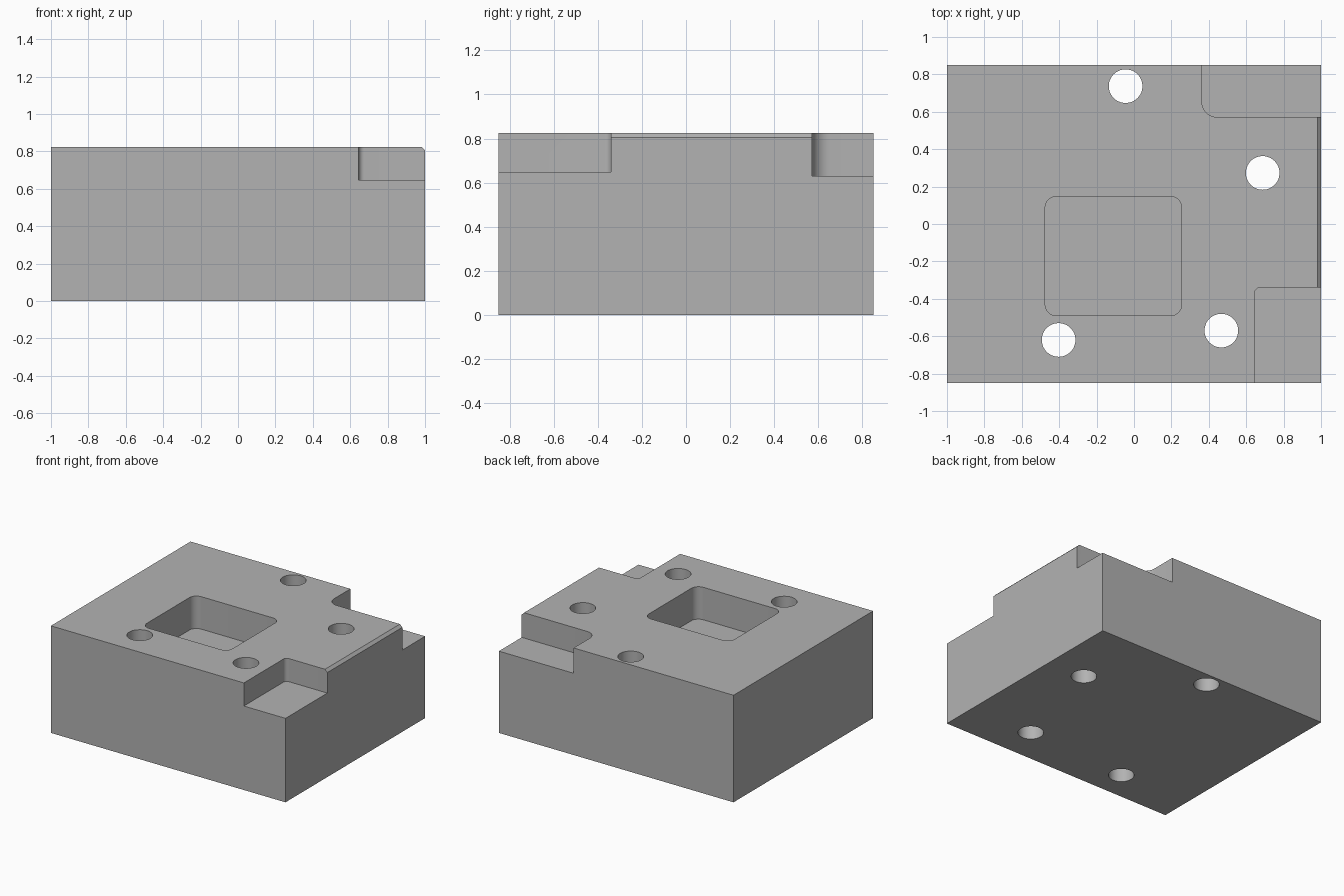
import bpy, bmesh
from math import sin, cos, pi, radians
from mathutils import Vector

default = bpy.data.objects.get("Cube")
if default:
    bpy.data.objects.remove(default, do_unlink=True)

W, D, H = 1.0, 0.85, 0.825      # half width, half depth, full height
CHAMFER = 0.02
OVER = 0.1                      # how far cutters reach past the block

steel = bpy.data.materials.new("plain_grey")
steel.use_nodes = True
steel.diffuse_color = (0.448, 0.448, 0.448, 1)
steel.node_tree.nodes["Principled BSDF"].inputs["Base Color"].default_value = steel.diffuse_color


def extrude(name, points, offset):
    """Closed solid from a flat outline pushed along an offset."""
    bm = bmesh.new()
    base = bm.faces.new([bm.verts.new(p) for p in points])
    moved = bmesh.ops.extrude_face_region(bm, geom=[base], use_keep_orig=True)["geom"]
    bmesh.ops.translate(bm, vec=Vector(offset),
                        verts=[g for g in moved if isinstance(g, bmesh.types.BMVert)])
    bmesh.ops.recalc_face_normals(bm, faces=bm.faces)
    mesh = bpy.data.meshes.new(name)
    bm.to_mesh(mesh)
    bm.free()
    mesh.materials.append(steel)
    obj = bpy.data.objects.new(name, mesh)
    bpy.context.collection.objects.link(obj)
    return obj


def rounded_rect(x0, x1, y0, y1, r, z, steps=10):
    """Rounded rectangle outline, counter-clockwise from the +x +y corner."""
    centres = [(x1 - r, y1 - r), (x0 + r, y1 - r), (x0 + r, y0 + r), (x1 - r, y0 + r)]
    return [(cx + r * cos(a), cy + r * sin(a), z)
            for q, (cx, cy) in enumerate(centres)
            for a in [(q + i / steps) * pi / 2 for i in range(steps + 1)]]


def circle(cx, cy, r, z, sides=48):
    return [(cx + r * cos(2 * pi * i / sides), cy + r * sin(2 * pi * i / sides), z)
            for i in range(sides)]


# Block with a small chamfer along its top +x edge
side = [(-W, 0), (W, 0), (W, H - CHAMFER), (W - CHAMFER, H), (-W, H)]
block = extrude("machined_block", [(x, -D, z) for x, z in side], (0, 2 * D, 0))

# Pocket and the two corner notches: x range, y range, corner radius, floor
E = 0.3
recesses = {
    "pocket_cutter": (-0.475, 0.255, -0.49, 0.147, 0.06, H - 0.25),
    "front_notch_cutter": (0.645, W + E, -D - E, -0.34, 0.03, 0.647),
    "back_notch_cutter": (0.363, W + E, 0.572, D + E, 0.08, 0.63),
}
cutters = [extrude(name, rounded_rect(*spec), (0, 0, H + OVER - spec[-1]))
           for name, spec in recesses.items()]

# Four through holes
for cx, cy in [(-0.045, 0.737), (0.688, 0.273), (0.467, -0.57), (-0.403, -0.62)]:
    cutters.append(extrude("hole_cutter", circle(cx, cy, 0.09, -OVER),
                           (0, 0, H + 2 * OVER)))

# Cut everything, then discard the cutters
bpy.ops.object.select_all(action='DESELECT')
block.select_set(True)
bpy.context.view_layer.objects.active = block
for cutter in cutters:
    cutter.hide_render = True
    mod = block.modifiers.new(cutter.name, 'BOOLEAN')
    mod.operation = 'DIFFERENCE'
    mod.solver = 'EXACT'
    mod.object = cutter
    bpy.ops.object.modifier_apply(modifier=mod.name)
    bpy.data.objects.remove(cutter, do_unlink=True)

bpy.ops.object.shade_smooth_by_angle(angle=radians(30))
